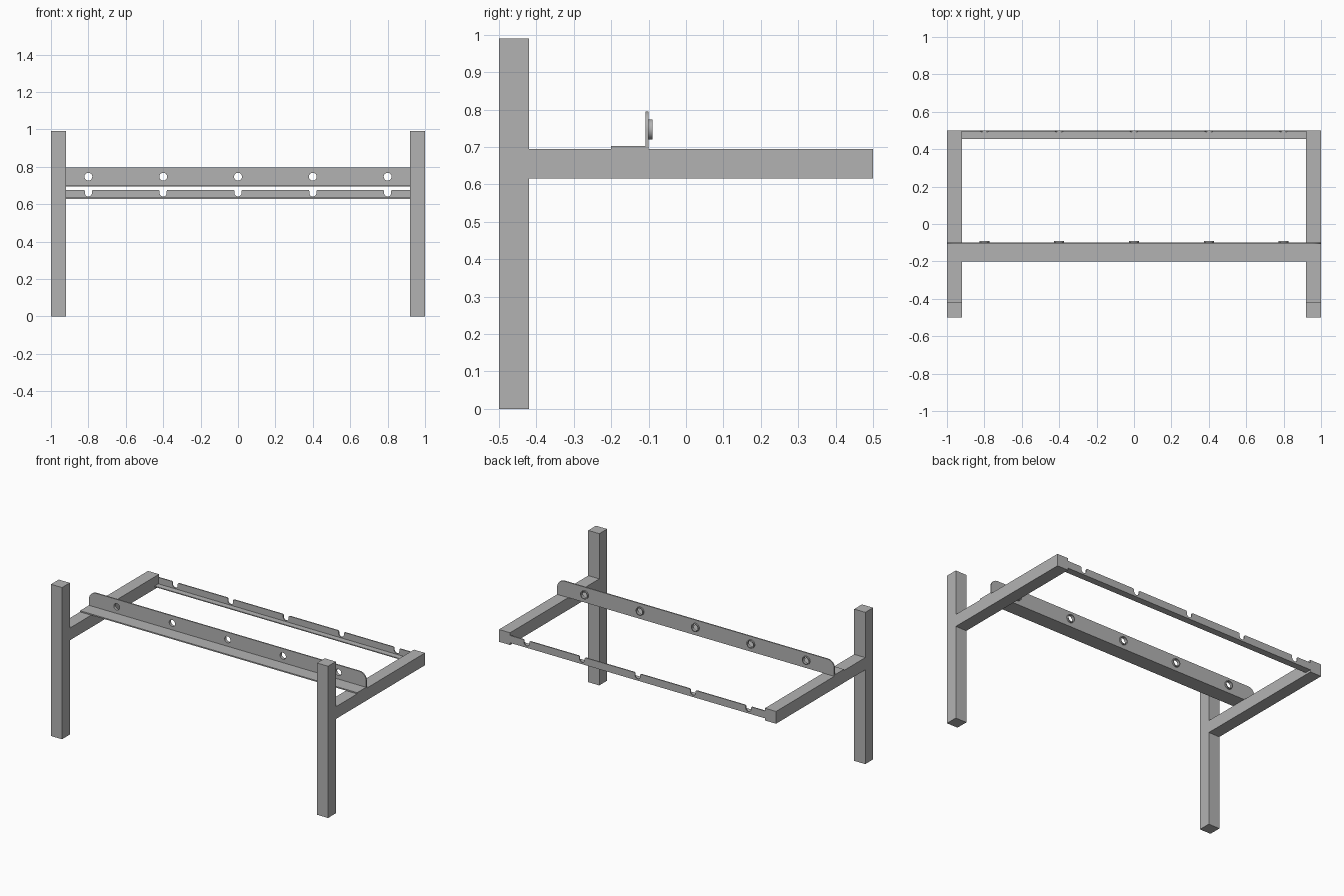
import bpy, bmesh, math
from mathutils import Matrix

cube = bpy.data.objects.get("Cube")
if cube:
    bpy.data.objects.remove(cube, do_unlink=True)

steel = bpy.data.materials.new("grey_steel")
steel.use_nodes = True
GREY = (0.45, 0.45, 0.45, 1)
steel.diffuse_color = GREY
steel.node_tree.nodes["Principled BSDF"].inputs["Base Color"].default_value = GREY

STATIONS = [-0.8, -0.4, 0, 0.4, 0.8]


def box(name, x, y, z):
    """Box from (min, max) pairs."""
    bm = bmesh.new()
    bmesh.ops.create_cube(bm, size=1)
    for v in bm.verts:
        v.co = [r[0] if c < 0 else r[1] for c, r in zip(v.co, (x, y, z))]
    mesh = bpy.data.meshes.new(name)
    bm.to_mesh(mesh)
    bm.free()
    mesh.materials.append(steel)
    ob = bpy.data.objects.new(name, mesh)
    bpy.context.collection.objects.link(ob)
    return ob


def arc(cx, cz, r, start, end, n=8):
    """Points along an arc, angles in degrees."""
    angles = [math.radians(start + (end - start) * i / n) for i in range(n + 1)]
    return [(cx + r * math.cos(a), cz + r * math.sin(a)) for a in angles]


def circle(cx, cz, r, n=32):
    return arc(cx, cz, r, 0, 360, n)[:-1]


def plate(name, loops, y0, y1):
    """Flat x-z profile with holes, extruded from y0 to y1."""
    curve = bpy.data.curves.new(name, "CURVE")
    curve.dimensions = "2D"
    curve.fill_mode = "BOTH"
    curve.extrude = (y1 - y0) / 2
    for loop in loops:
        spline = curve.splines.new("POLY")
        spline.points.add(len(loop) - 1)
        for p, (x, z) in zip(spline.points, loop):
            p.co = (x, z, 0, 1)
        spline.use_cyclic_u = True
    ob = bpy.data.objects.new(name, curve)
    bpy.context.collection.objects.link(ob)
    bpy.ops.object.select_all(action="DESELECT")
    ob.select_set(True)
    bpy.context.view_layer.objects.active = ob
    bpy.ops.object.convert(target="MESH")
    ob = bpy.context.object
    ob.name = name
    # Stand the profile upright and weld its caps to its sides
    bm = bmesh.new()
    bm.from_mesh(ob.data)
    bm.transform(Matrix.Translation((0, (y0 + y1) / 2, 0)) @ Matrix.Rotation(math.pi / 2, 4, "X"))
    bmesh.ops.remove_doubles(bm, verts=bm.verts, dist=1e-5)
    bmesh.ops.recalc_face_normals(bm, faces=bm.faces)
    bm.to_mesh(ob.data)
    bm.free()
    ob.data.materials.clear()
    ob.data.materials.append(steel)
    bpy.ops.object.shade_smooth_by_angle(angle=math.radians(30))
    return ob


# Posts and side arms
for side, s in (("left", 1), ("right", -1)):
    x = sorted((s * 0.92, s * 1.0))
    box(side + "_post", x, (-0.5, -0.42), (0, 0.99))
    box(side + "_arm", x, (-0.42, 0.5), (0.615, 0.695))

# Front angle rail: foot flange and drilled upright with rounded top corners
box("front_rail_foot", (-1, 1), (-0.2, -0.1), (0.695, 0.703))
R = 0.05
outline = [(-1, 0.7), (1, 0.7)]
outline += arc(1 - R, 0.795 - R, R, 0, 90) + arc(R - 1, 0.795 - R, R, 90, 180)
plate("front_rail_upright", [outline] + [circle(x, 0.747, 0.021) for x in STATIONS], -0.108, -0.1)

# Bushing rings behind the holes
for i, x in enumerate(STATIONS):
    plate(f"bushing_{i + 1}", [circle(x, 0.747, 0.027), circle(x, 0.747, 0.021)], -0.1, -0.09)

# Rear angle rail: foot flange and upright with flared, round-bottomed notches
box("rear_rail_foot", (-0.92, 0.92), (0.455, 0.5), (0.629, 0.635))
TOP, W, F = 0.677, 0.019, 0.008
outline = [(0.92, 0.63), (-0.92, 0.63), (-0.92, TOP)]
for x in STATIONS:
    outline += arc(x - W - F, TOP - F, F, 90, 0, 5)
    outline += arc(x, 0.641 + W, W, 180, 360, 12)
    outline += arc(x + W + F, TOP - F, F, 180, 90, 5)
outline.append((0.92, TOP))
plate("rear_rail_upright", [outline], 0.493, 0.5)
